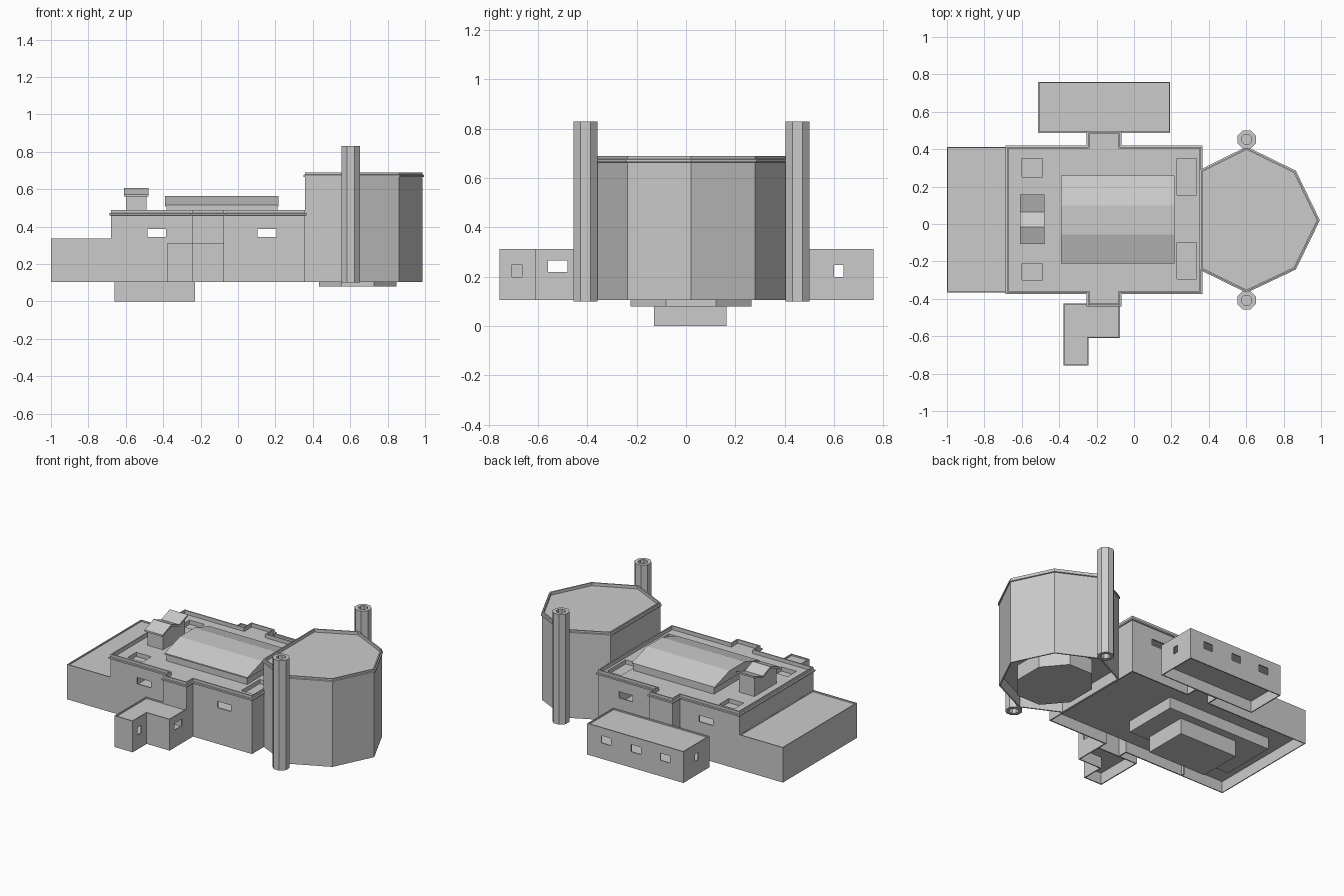
import bpy, bmesh, math
from mathutils import Vector

if "Cube" in bpy.data.objects:
    bpy.data.objects.remove(bpy.data.objects["Cube"])

grey = bpy.data.materials.new("plain grey")
grey.diffuse_color = (0.6, 0.6, 0.6, 1)
grey.use_nodes = True
grey.node_tree.nodes["Principled BSDF"].inputs["Base Color"].default_value = grey.diffuse_color


def finish(name, bm):
    bmesh.ops.recalc_face_normals(bm, faces=bm.faces)
    me = bpy.data.meshes.new(name)
    bm.to_mesh(me)
    bm.free()
    me.materials.append(grey)
    ob = bpy.data.objects.new(name, me)
    bpy.context.collection.objects.link(ob)
    return ob


def offset(poly, d):
    """Mitred offset of a counter-clockwise outline."""
    pts = [Vector(p) for p in poly]
    out = []
    for i, p in enumerate(pts):
        a = (p - pts[i - 1]).normalized()
        b = (pts[(i + 1) % len(pts)] - p).normalized()
        n1, n2 = Vector((a.y, -a.x)), Vector((b.y, -b.x))
        out.append(p + (n1 + n2) * d / (1 + n1.dot(n2)))
    return out


def loft(name, poly, profile):
    """Sweep an (offset, z) profile round an outline and cap both ends."""
    bm = bmesh.new()
    rings = [[bm.verts.new((p.x, p.y, z)) for p in offset(poly, d)] for d, z in profile]
    n = len(poly)
    for r, s in zip(rings, rings[1:]):
        for i in range(n):
            j = (i + 1) % n
            bm.faces.new((r[i], r[j], s[j], s[i]))
    bm.faces.new(rings[0])
    bm.faces.new(rings[-1])
    return finish(name, bm)


def rect(x0, x1, y0, y1):
    return [(x0, y0), (x1, y0), (x1, y1), (x0, y1)]


def box(name, x0, x1, y0, y1, z0, z1):
    return loft(name, rect(x0, x1, y0, y1), [(0, z0), (0, z1)])


def shell(name, poly, z0, top, roof, thick, cornice=0, t=0.008):
    """Hollow building, open below, with a parapet round a sunken roof."""
    prof = [(-t, roof - thick), (-t, z0), (0, z0)]
    if cornice:
        prof += [(0, roof - 0.006), (cornice, roof - .004), (cornice, roof + .006), (0, roof + .008)]
    prof += [(0, top), (-t, top), (-t, roof)]
    return loft(name, poly, prof)


def extrude_x(name, section, x0, x1):
    bm = bmesh.new()
    a = [bm.verts.new((x0, y, z)) for y, z in section]
    b = [bm.verts.new((x1, y, z)) for y, z in section]
    bm.faces.new(a)
    bm.faces.new(b)
    for i in range(len(a)):
        j = (i + 1) % len(a)
        bm.faces.new((a[i], a[j], b[j], b[i]))
    return finish(name, bm)


def cut(ob, boxes):
    """Cut box-shaped openings."""
    for b in boxes:
        c = box("cutter", *b)
        c.hide_render = True
        m = ob.modifiers.new("opening", "BOOLEAN")
        m.operation, m.solver, m.object = "DIFFERENCE", "EXACT", c
        bpy.context.view_layer.objects.active = ob
        bpy.ops.object.modifier_apply(modifier=m.name)
        bpy.data.objects.remove(c)


Z = 0.105       # bottom of the walls
FLOOR = 0.18    # raised floor inside

# main hall with the two short transepts
hall_plan = [(-.68, -.365), (-.245, -.365), (-.245, -.432), (-.075, -.432), (-.075, -.365),
             (.359, -.365), (.359, .412), (-.075, .412), (-.075, .49), (-.245, .49),
             (-.245, .412), (-.68, .412)]
hall = shell("main_hall", hall_plan, Z, .49, .465, .03, cornice=.008)
wells = [(-.60, -.49, .25, .35), (-.60, -.49, -.30, -.21),
         (.23, .335, .155, .35), (.23, .335, -.295, -.10)]
passage = (-.75, -.60, -.34, .39, 0, FLOOR + .005)
cut(hall, [(x, x + .10, y, y + .2, .345, .387)
           for x in (-.485, .105) for y in (-.46, .31)]
    + [(*w, .40, .60) for w in wells] + [passage])
for w in wells:
    box("roof_well_floor", w[0] - .005, w[1] + .005, w[2] - .005, w[3] + .005, .425, .437)

# low wing on the left
wing = shell("low_wing", rect(-1, -.675, -.365, .412), Z, .337, .328, .012, t=.006)
cut(wing, [passage])

# raised floor with stepped basement below
box("inner_floor", -.995, .352, -.359, .406, FLOOR, FLOOR + .008)
box("basement_upper", -.87, -.10, -.16, .22, Z, FLOOR + .004)
box("basement_lower", -.66, -.23, -.13, .165, 0, Z + .005)

# vaulted skylight
box("skylight_kerb", -.382, .21, -.205, .252, .455, .512)
extrude_x("skylight_roof", [(-.212, .508), (.258, .508), (.258, .516),
                            (.10, .565), (-.055, .565), (-.212, .516)], -.39, .217)

# zigzag roof lantern
extrude_x("lantern_box", [(-.09, .455), (.14, .455), (.14, .592), (.065, .565),
                          (-.015, .592), (-.09, .575)], -.60, -.488)
zig = [(-.108, .572), (-.015, .607), (.065, .575), (.157, .607)]
extrude_x("lantern_roof", zig + [(y, z - .012) for y, z in reversed(zig)], -.61, -.478)

# many-sided tower with a cornice below its rim
tower_plan = [(.357, -.24), (.602, -.36), (.86, -.238), (.986, .02),
              (.86, .28), (.602, .406), (.357, .284)]
shell("tower", tower_plan, Z, .69, .67, .02, cornice=.007)
loft("tower_plinth", [(.64 + .225 * math.cos(math.pi * (k + .5) / 4),
                       .02 + .265 * math.sin(math.pi * (k + .5) / 4)) for k in range(8)],
     [(0, .08), (0, FLOOR + .004)])
loft("tower_floor", offset(tower_plan, -.006), [(0, FLOOR), (0, FLOOR + .008)])

# eight-sided chimneys, hollow at both ends, either side of the tower
for y in (-.408, .452):
    oct_plan = [(.602 + .053 * math.cos(math.pi * (k + .5) / 4),
                 y + .053 * math.sin(math.pi * (k + .5) / 4)) for k in range(8)]
    loft("chimney", oct_plan, [(-.022, .79), (-.022, .10), (0, .10),
                               (0, .83), (-.022, .83), (-.022, .80)])

# rear outbuilding with windows
rear_plan = rect(-.513, .193, .487, .76)
rear = shell("rear_outbuilding", rear_plan, Z, .312, .303, .012, t=.007)
cut(rear, [(x - .035, x + .035, .70, .80, .21, .258) for x in (-.38, -.165, .055)]
    + [(x - .04, x + .04, .60, .638, .20, .248) for x in (-.513, .193)])
loft("rear_floor", offset(rear_plan, -.005), [(0, FLOOR), (0, FLOOR + .008)])

# L-shaped front porch block with windows
porch_plan = [(-.378, -.757), (-.243, -.757), (-.243, -.61), (-.075, -.61),
              (-.075, -.424), (-.378, -.424)]
porch = shell("front_porch", porch_plan, Z, .312, .303, .012, t=.007)
cut(porch, [(-.11, -.04, -.56, -.48, .22, .265), (-.42, -.34, -.56, -.48, .22, .265),
            (-.28, -.21, -.705, -.665, .20, .25)])
loft("porch_floor", offset(porch_plan, -.005), [(0, FLOOR), (0, FLOOR + .008)])
